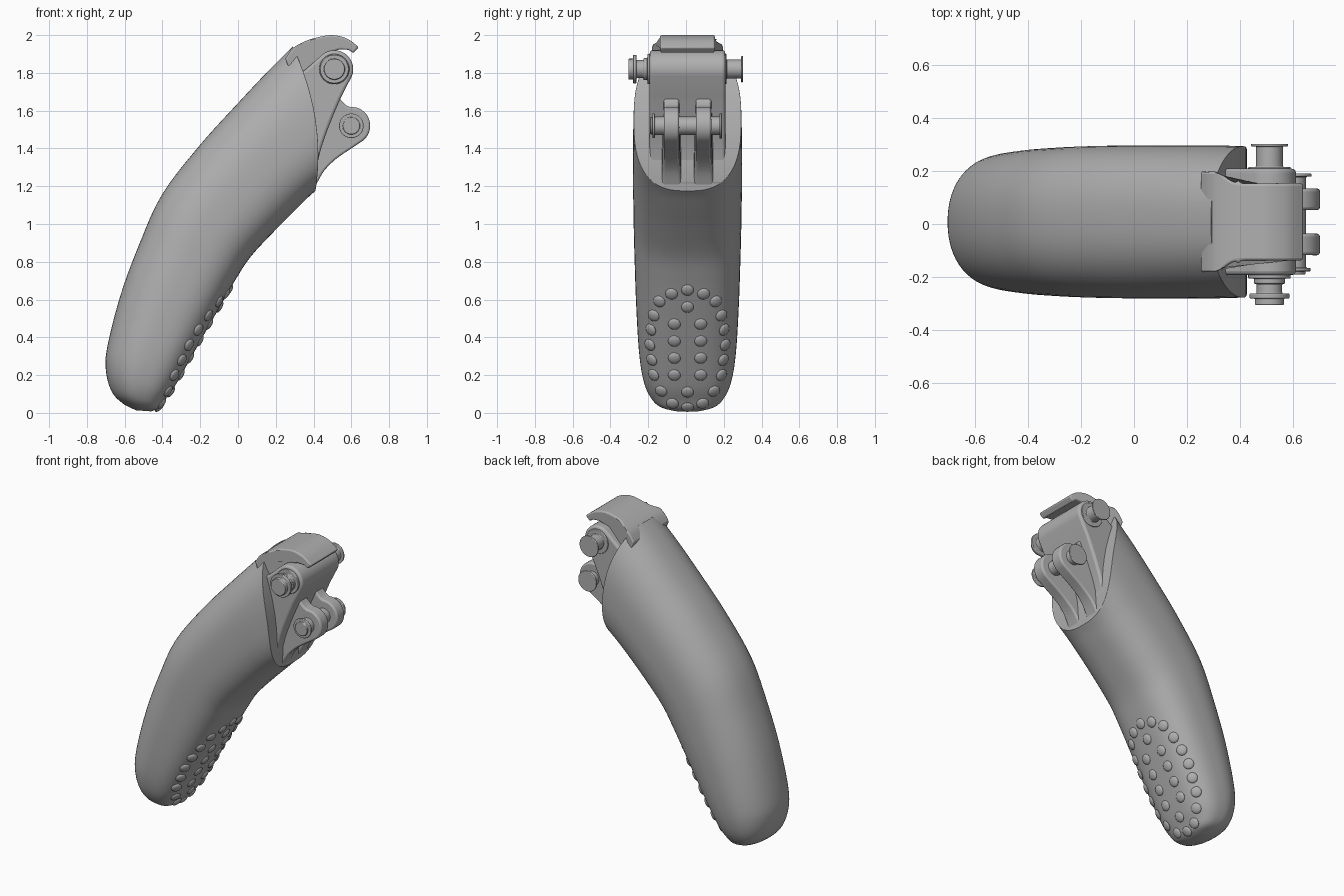
import bpy, bmesh
from math import cos, sin, pi, radians
from mathutils import Vector
from mathutils.bvhtree import BVHTree

cube = bpy.data.objects.get("Cube")
if cube:
    bpy.data.objects.remove(cube, do_unlink=True)

MID = 0.008  # y of the symmetry plane
GREY = (0.43, 0.43, 0.43, 1)
mat = bpy.data.materials.new("plain grey")
mat.use_nodes = True
mat.diffuse_color = GREY
mat.node_tree.nodes["Principled BSDF"].inputs["Base Color"].default_value = GREY


def finish(bm, name, bevel=0.0, angle=40):
    """Turn a bmesh into a smooth-shaded object with softened edges."""
    bmesh.ops.recalc_face_normals(bm, faces=bm.faces)
    mesh = bpy.data.meshes.new(name)
    bm.to_mesh(mesh)
    bm.free()
    ob = bpy.data.objects.new(name, mesh)
    bpy.context.collection.objects.link(ob)
    mesh.materials.append(mat)
    if bevel:
        mod = ob.modifiers.new("soft edges", 'BEVEL')
        mod.width, mod.segments = bevel, 3
        mod.limit_method, mod.angle_limit = 'ANGLE', radians(angle)
    bpy.ops.object.select_all(action='DESELECT')
    ob.select_set(True)
    bpy.context.view_layer.objects.active = ob
    bpy.ops.object.shade_smooth_by_angle(angle=radians(35))
    return ob


def spline(rows, steps):
    """Catmull-Rom interpolation through rows of numbers."""
    pts = [Vector(r) for r in rows]
    out = []
    for i in range(len(pts) - 1):
        p0, p1, p2 = pts[max(i - 1, 0)], pts[i], pts[i + 1]
        p3 = pts[min(i + 2, len(pts) - 1)]
        for k in range(steps):
            t = k / steps
            out.append(p1 + (p2 - p0) * (t / 2)
                       + (p0 * 2 - p1 * 5 + p2 * 4 - p3) * (t * t / 2)
                       + (p1 * 3 - p0 - p2 * 3 + p3) * (t ** 3 / 2))
    return out + [pts[-1]]


def arc(cx, cz, r, a0, a1, n=16):
    angles = [radians(a0 + (a1 - a0) * i / n) for i in range(n + 1)]
    return [(cx + r * cos(a), cz + r * sin(a)) for a in angles]


def prism(name, profile, y, half_width, bevel):
    """Extrude an x-z profile along y; half_width is a function of x."""
    bm = bmesh.new()
    sides = [[bm.verts.new((x, y + s * half_width(x), z)) for x, z in profile] for s in (-1, 1)]
    for side in sides:
        bm.faces.new(side)
    for i in range(len(profile)):
        bm.faces.new((sides[0][i - 1], sides[0][i], sides[1][i], sides[1][i - 1]))
    return finish(bm, name, bevel)


def turned_pin(name, cx, cz, profile, n=40):
    """Revolve (y, radius) steps around a y axis."""
    bm = bmesh.new()
    rings = [[bm.verts.new((cx + r * cos(2 * pi * i / n), y, cz + r * sin(2 * pi * i / n)))
              for i in range(n)] for y, r in profile]
    for a, b in zip(rings, rings[1:]):
        for i in range(n):
            j = (i + 1) % n
            bm.faces.new((a[i], a[j], b[j], b[i]))
    bm.faces.new(rings[0])
    bm.faces.new(rings[-1])
    return finish(bm, name, 0.004)


# Finger body: back x,z / front x,z / half width / end bulge
stations = [
    (-.54, .014, -.46, .008, .07, 0),
    (-.61, .05, -.42, .025, .15, 0),
    (-.67, .115, -.385, .07, .2, 0),
    (-.70, .23, -.335, .14, .235, 0),
    (-.69, .36, -.25, .29, .257, 0),
    (-.62, .63, -.12, .52, .272, 0),
    (-.52, .90, -.01, .71, .28, 0),
    (-.40, 1.16, .07, .83, .285, 0),
    (-.20, 1.42, .20, .97, .288, 0),
    (0, 1.64, .31, 1.08, .288, .01),
    (.15, 1.80, .37, 1.14, .288, .035),
    (.29, 1.94, .41, 1.175, .285, .06)]
N = 64
bm = bmesh.new()
rings = []
rows = spline(stations, 5)
for k, (bx, bz, fx, fz, hw, bulge) in enumerate(rows):
    up = k / (len(rows) - 1)
    ring = []
    for i in range(N):
        c, s = cos(2 * pi * i / N), sin(2 * pi * i / N)
        # rounder back, flatter front
        power = .66 + .08 * up if c > 0 else 1 - .22 * up
        u = abs(c) ** power * (1 if c > 0 else -1)
        v = abs(s) ** power * (1 if s > 0 else -1)
        t = (u + 1) / 2
        ring.append(bm.verts.new((bx + (fx - bx) * t + bulge * (1 - u * u),
                                  MID + hw * v, bz + (fz - bz) * t)))
    rings.append(ring)
for a, b in zip(rings, rings[1:]):
    for i in range(N):
        j = (i + 1) % N
        bm.faces.new((a[i], a[j], b[j], b[i]))
bm.faces.new(rings[0])
# curved end face, laid as strips across the width
end = rings[-1]
bm.faces.new((end[0], end[1], end[-1]))
for i in range(1, N // 2 - 1):
    bm.faces.new((end[i], end[i + 1], end[-i - 1], end[-i]))
bm.faces.new((end[N // 2 - 1], end[N // 2], end[N // 2 + 1]))
bmesh.ops.recalc_face_normals(bm, faces=bm.faces)
tree = BVHTree.FromBMesh(bm)
finish(bm, "finger_body", 0.015, 50)

# Grip bumps on the fingertip pad
half = [(.07, z) for z in (.20, .29, .38, .47)]
half += [(.08, .05), (.14, .115), (.18, .2), (.19, .28), (.2, .36),
         (.195, .44), (.18, .515), (.15, .59), (.085, .63)]
spots = [(0, z) for z in (.03, .11, .56, .65)]
spots += [(side * y, z) for y, z in half for side in (-1, 1)]
bm = bmesh.new()
for y, z in spots:
    hit, normal, _, _ = tree.ray_cast(Vector((2, MID + y, z)), Vector((-1, 0, 0)))
    if hit is None:
        continue
    turn = normal.to_track_quat('Z', 'Y')
    verts = bmesh.ops.create_uvsphere(bm, u_segments=20, v_segments=10, radius=1)["verts"]
    for v in verts:
        v.co = hit + turn @ Vector((v.co.x * .033, v.co.y * .033, v.co.z * .013))
finish(bm, "grip_bumps")

# Hood over the knuckle, flaring into the body
hood = spline([(.25, 1.875), (.29, 1.93), (.35, 1.965), (.42, 1.988), (.50, 2.0),
               (.58, 1.98), (.64, 1.935)], 5)
hood = [tuple(p) for p in hood] + [(.61, 1.905), (.585, 1.922), (.54, 1.925), (.47, 1.905),
                                   (.42, 1.84), (.36, 1.8), (.28, 1.8)]
prism("knuckle_hood", hood, MID,
      lambda x: .145 + .045 * min(1, max(0, (.4 - x) / .08)) ** 2, 0.022)

# Knuckle block carrying the upper pin
UP, LOW = (.51, 1.82), (.60, 1.52)
block = [(.3, 1.78), (.36, 1.82)] + arc(*UP, .1, 125, -22)
block += [tuple(p) for p in spline([(.545, 1.67), (.49, 1.54), (.44, 1.40), (.41, 1.27)], 5)]
block += [(.3, 1.3)]
prism("knuckle_block", block, MID, lambda x: .2, 0.015)

# Twin lower lugs, thicker at the root
lug = [(.40, 1.66), (.53, 1.675), (.55, 1.65), (.57, 1.63)] + arc(*LOW, .1, 95, -55)
lug += [tuple(p) for p in spline([(.60, 1.40), (.52, 1.345), (.455, 1.28), (.41, 1.2)], 5)]
lug += [(.34, 1.25)]
for name, y in (("right_lug", -.085), ("left_lug", .085)):
    prism(name, lug, MID + y, lambda x: .04 + .012 * max(0, (.5 - x) / .1), 0.012)

# Hinge pins with flanged ends
turned_pin("upper_pin", *UP, [
    (-.305, .055), (-.28, .055), (-.28, .076), (-.262, .076), (-.262, .048), (-.225, .048),
    (-.225, .058), (-.205, .058), (-.205, .08), (-.185, .08),
    (.2, .08), (.215, .08), (.215, .05), (.292, .05), (.292, .07), (.302, .07)])
turned_pin("lower_pin", *LOW, [
    (-.19, .045), (-.178, .045), (-.178, .065), (-.165, .065), (-.165, .048),
    (.178, .048), (.178, .068), (.19, .068)])
